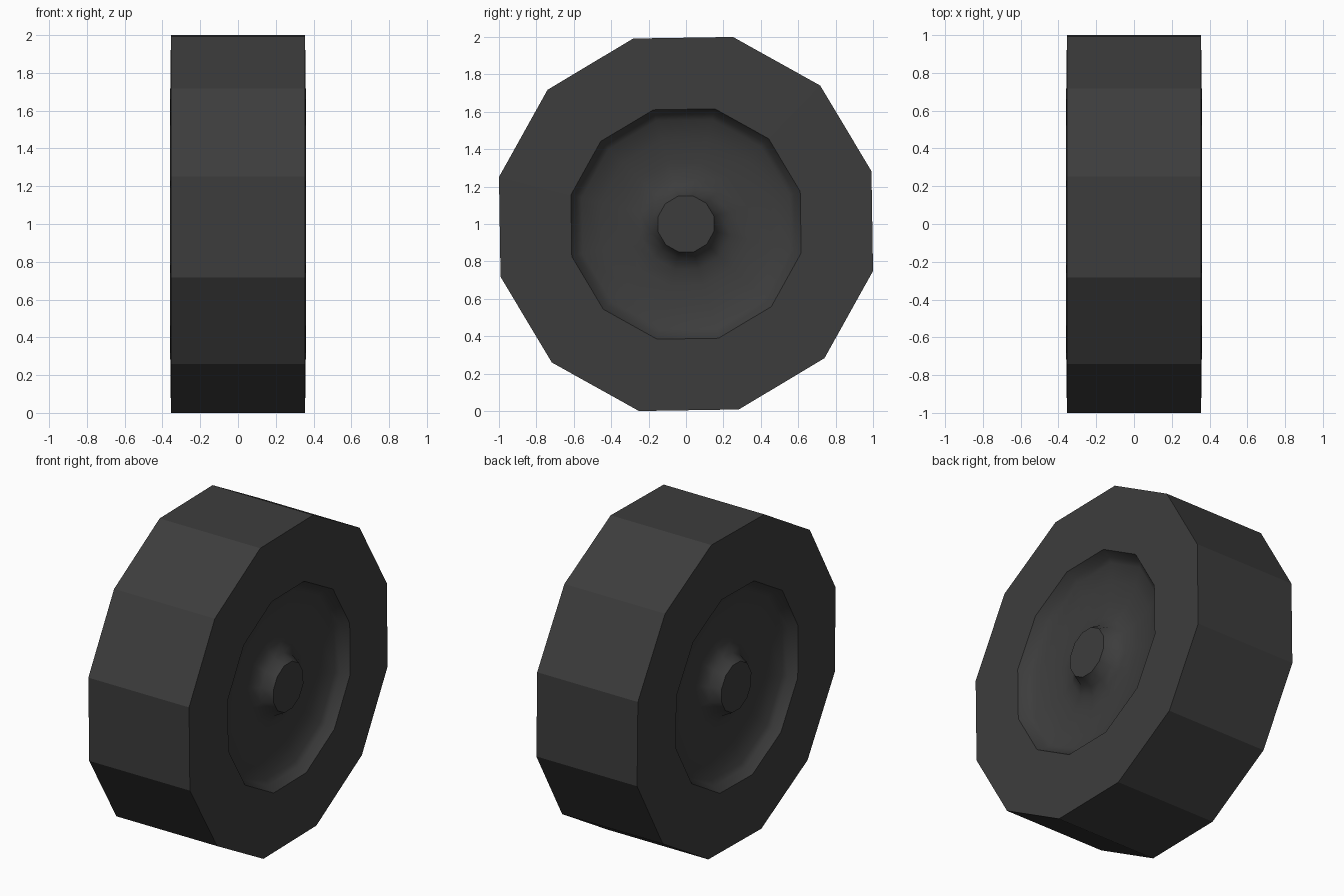
import bpy, bmesh, math

if "Cube" in bpy.data.objects:
    bpy.data.objects.remove(bpy.data.objects["Cube"])

SIDES = 12
PHASE = math.radians(14.1)   # slight roll of the twelve-sided wheel

rubber = bpy.data.materials.new("dark_grey")
rubber.diffuse_color = (0.046, 0.046, 0.046, 1)
rubber.use_nodes = True
rubber.node_tree.nodes["Principled BSDF"].inputs["Base Color"].default_value = rubber.diffuse_color


def lathe(name, profile, cap_start=False, cap_end=False):
    """Revolve (x, radius) points about the x axle; profile runs from +x to -x."""
    bm = bmesh.new()
    rings = []
    for x, r in profile:
        ring = []
        for i in range(SIDES):
            a = PHASE + 2 * math.pi * i / SIDES
            ring.append(bm.verts.new((x, r * math.sin(a), 1 + r * math.cos(a))))
        rings.append(ring)
    for p, q in zip(rings, rings[1:]):
        for i in range(SIDES):
            j = (i + 1) % SIDES
            bm.faces.new((p[i], p[j], q[j], q[i]))
    if cap_start:
        bm.faces.new(rings[0][::-1])
    if cap_end:
        bm.faces.new(rings[-1])
    me = bpy.data.meshes.new(name)
    bm.to_mesh(me)
    bm.free()
    me.materials.append(rubber)
    ob = bpy.data.objects.new(name, me)
    bpy.context.collection.objects.link(ob)
    return ob


# Tyre: flat faceted tread with slightly bulging side walls
lathe("tyre", [(0.36, 0.635), (0.355, 1.031), (-0.355, 1.031), (-0.36, 0.635)])

# Hub dishes: raised centre cap, shallow bowl, stepped rim
dish = [(0.355, 0.155), (0.29, 0.19), (0.26, 0.25), (0.25, 0.34),
        (0.265, 0.47), (0.29, 0.575), (0.31, 0.605), (0.36, 0.635)]
right_hub = lathe("right_hub", dish, cap_start=True)
left_hub = lathe("left_hub", [(-x, r) for x, r in reversed(dish)], cap_end=True)

# Smooth the bowls, keep cap edges crisp
for ob in (right_hub, left_hub):
    for p in ob.data.polygons:
        p.use_smooth = len(p.vertices) == 4
    ob.data.set_sharp_from_angle(angle=math.radians(42))
